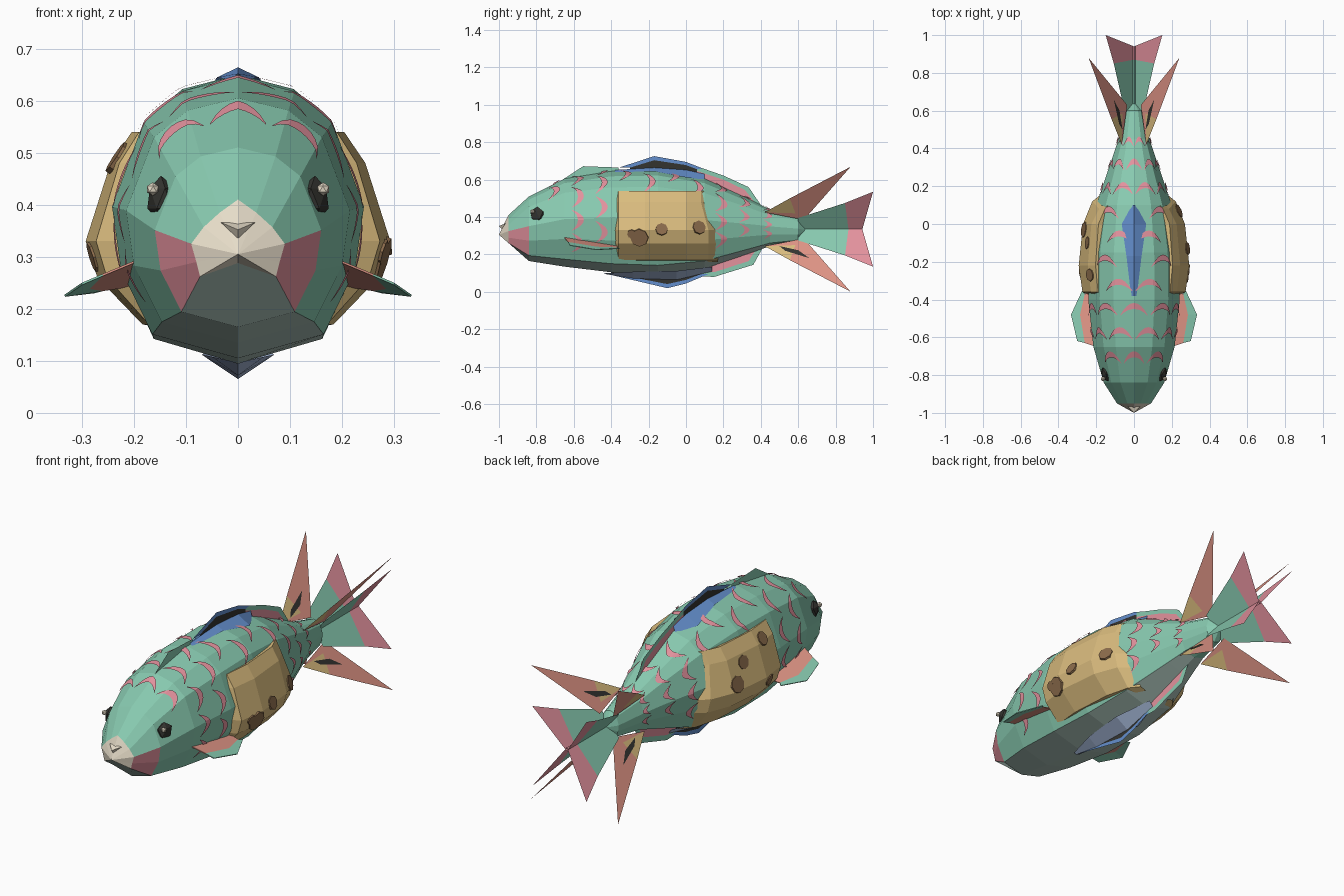
import bpy, bmesh, math
from mathutils import Vector
from mathutils.bvhtree import BVHTree

if "Cube" in bpy.data.objects:
    bpy.data.objects.remove(bpy.data.objects["Cube"])


def lin(c):
    c /= 255
    return c / 12.92 if c <= 0.04045 else ((c + 0.055) / 1.055) ** 2.4


MATS = {}
for n, rgb in {"green": (136, 202, 176), "belly_grey": (174, 198, 189), "pink": (228, 146, 158),
               "gold": (218, 188, 126), "blue": (100, 143, 205), "charcoal": (52, 52, 48),
               "cream": (232, 222, 202), "brown": (140, 108, 76), "salmon": (222, 148, 133),
               "slate_blue": (165, 184, 216)}.items():
    m = bpy.data.materials.new(n)
    m.diffuse_color = (*[lin(c) for c in rgb], 1)
    m.use_nodes = True
    m.node_tree.nodes["Principled BSDF"].inputs["Base Color"].default_value = m.diffuse_color
    MATS[n] = m


def build(name, verts, faces, cols, thick=0, fix=True):
    """Mesh object; cols is one colour name or one per face."""
    if isinstance(cols, str):
        cols = [cols] * len(faces)
    names = sorted(set(cols))
    me = bpy.data.meshes.new(name)
    me.from_pydata([tuple(v) for v in verts], [], faces)
    for n in names:
        me.materials.append(MATS[n])
    for p, c in zip(me.polygons, cols):
        p.material_index = names.index(c)
    if fix:
        bm = bmesh.new()
        bm.from_mesh(me)
        bmesh.ops.recalc_face_normals(bm, faces=bm.faces)
        bm.to_mesh(me)
        bm.free()
    ob = bpy.data.objects.new(name, me)
    bpy.context.collection.objects.link(ob)
    if thick:
        s = ob.modifiers.new("thickness", "SOLIDIFY")
        s.thickness, s.offset = thick, 0
    return ob


# Body: faceted loft along y, starting from a beak-shaped nose ring
PROFILE = [(0, 1), (.45, .90), (.75, .68), (1, .08), (.93, -.37), (.68, -.83), (0, -1)]
NOSE = [(0, .41), (.035, .385), (.066, .357), (.09, .325), (.08, .29), (.073, .262), (0, .288)]
RINGS = [(-.84, .16, .51, .165), (-.65, .215, .605, .135),
         (-.4, .242, .645, .105), (-.15, .238, .65, .095), (.1, .2, .605, .125),
         (.35, .115, .49, .21), (.45, .082, .44, .245), (.6, .048, .40, .265)]


def mirrored(half):
    return half + [(-x, z) for x, z in half[5:0:-1]]


loop = mirrored(PROFILE)
N = len(loop)
bv, bf, bc = [(x, -.95, z) for x, z in mirrored(NOSE)], [], []
for y, w, top, bot in RINGS:
    c, h = (top + bot) / 2, (top - bot) / 2
    bv += [(x * w, y, c + z * h) for x, z in loop]
for r in range(len(RINGS)):
    for k in range(N):
        j = (k + 1) % N
        seg = k if k < 6 else 11 - k
        bf.append((r * N + k, r * N + j, (r + 1) * N + j, (r + 1) * N + k))
        bc.append("belly_grey" if seg == 5 and r < 7 else
                  "pink" if r == 0 and seg in (3, 4) else "green")
bv += [(0, -1, .305), (0, .645, .33)]
nose, end = len(bv) - 2, len(bv) - 1
last = len(RINGS) * N
for k in range(N):
    j = (k + 1) % N
    bf += [(k, j, nose), (last + k, last + j, end)]
    bc += ["cream", "green"]
build("body", bv, bf, bc)
body_tree = BVHTree.FromPolygons([Vector(v) for v in bv], bf)

# Nose bump
build("nose_bump", [(-.033, -.965, .366), (.033, -.965, .366), (0, -.985, .335), (0, -1.0, .352)],
      [(0, 1, 3), (1, 2, 3), (2, 0, 3), (0, 2, 1)], "cream")


# Scales: thin crescents wrapped on the body, bulging to the tail
def on_body(th, y, lift=.007):
    d = Vector((math.sin(th), 0, math.cos(th)))
    hit = body_tree.ray_cast(Vector((0, y, .345)) + d, -d)[0]
    return None if hit is None else hit + d * lift


sv, sf = [], []
STEPS = 8
for row in range(10):
    y0 = -.74 + row * .128
    for col in range(-4, 5):
        th = (col + (.5 if row % 2 else 0)) * .56
        if abs(th) > 2.0 or (y0 < -.65 and abs(th) > 1.0):
            continue
        if -.44 < y0 < .13 and abs(th) > .75:
            continue
        if -.4 < y0 < .1 and abs(th) < .2:
            continue
        p = on_body(th, y0)
        rad = (p - Vector((0, y0, .345))).length
        aw = .25
        size = min(1, rad / .2) ** .5
        base = len(sv)
        for i in range(STEPS + 1):
            t = i / STEPS * 2 - 1
            b = (1 - t * t) * size
            sv += [on_body(th + t * aw, y0 + .034 * b), on_body(th + t * aw, y0 + .004 + .062 * b)]
        sf += [(base + 2 * i, base + 2 * i + 1, base + 2 * i + 3, base + 2 * i + 2) for i in range(STEPS)]
build("scales", sv, sf, "pink")

# Side saddles: raised gold shells with brown spots
ROWS = [(-.38, .8), (-.36, .95), (-.22, 1.02), (0, .94), (.12, .77), (.17, .55)]
COLS = [(.14, .52), (.2, .54), (.24, .48), (.287, .33), (.265, .26), (.18, .17), (.12, .16)]
SPOTS = {1: ((-.25, .29, .05), (-.13, .335, .034), (.07, .345, .038), (-.29, .31, .025)),
         -1: ((-.1, .44, .034), (-.03, .36, .042), (-.27, .49, .034), (-.26, .3, .03))}
C = len(COLS)
for side, tag in ((1, "right"), (-1, "left")):
    gv = [Vector((side * x * s, y - (.04 if z > .4 and y > .1 else 0), z)) for y, s in ROWS for x, z in COLS]
    gf = [(r * C + k, r * C + k + 1, (r + 1) * C + k + 1, (r + 1) * C + k)
          for r in range(len(ROWS) - 1) for k in range(C - 1)]
    if side < 0:
        gf = [f[::-1] for f in gf]
    build("saddle_" + tag, gv, gf, "gold", fix=False)
    tree = BVHTree.FromPolygons(gv, gf)
    pv, pf = [], []
    for y, z, rad in SPOTS[side]:
        hit, nor = tree.ray_cast(Vector((side, y, z)), Vector((-side, 0, 0)))[:2]
        if nor.x * side < 0:
            nor = -nor
        u = nor.cross(Vector((0, 0, 1))).normalized()
        v = nor.cross(u)
        b = len(pv)
        for lift, rr in ((-.005, rad), (.005, rad * .97)):
            pv += [hit + nor * lift + (u * math.cos(a) + v * math.sin(a)) * rr
                   for a in [i * math.tau / 8 for i in range(8)]]
        pf += [tuple(range(b + 8, b + 16))]
        pf += [(b + i, b + (i + 1) % 8, b + 8 + (i + 1) % 8, b + 8 + i) for i in range(8)]
    build("saddle_spots_" + tag, pv, pf, "brown")

    # Eye with highlight
    for name, loc, scale, col in (("eye_", (.148, -.795, .412), (.026, .044, .044), "charcoal"),
                                  ("eye_glint_", (.164, -.82, .43), (.013, .013, .013), "cream")):
        bm = bmesh.new()
        bmesh.ops.create_icosphere(bm, subdivisions=1, radius=1)
        ca, sa = math.cos(.4), math.sin(.4)
        vs = []
        for q in bm.verts:
            x, y, z = (q.co[i] * scale[i] for i in range(3))
            vs.append((side * (loc[0] + x * ca + y * sa), loc[1] - x * sa + y * ca, loc[2] + z))
        fs = [[q.index for q in f.verts] for f in bm.faces]
        bm.free()
        build(name + tag, vs, fs, col)

    # Pectoral fin: salmon root, green rim, pitched down to the rear
    pts = [(.2, -.36, .245), (.2, -.65, .29), (.26, -.37, .236), (.285, -.48, .24), (.26, -.63, .265),
           (.275, -.355, .232), (.333, -.48, .225), (.3, -.62, .248)]
    build("pectoral_fin_" + tag, [(side * x, y, z) for x, y, z in pts],
          [(0, 2, 3, 4, 1), (2, 5, 6, 3), (3, 6, 7, 4)], ["salmon", "green", "green"], .004)

    # Crossed flat rear fins and tail lobes, mirrored above and below (points: y, height)
    for up, lv in ((1, "upper_"), (-1, "lower_")):
        def place(ps, slope, shift=0, dx=0):
            return [(side * (slope * (h + shift) + dx), y, .335 + up * h) for y, h in ps]
        build("rear_fin_" + lv + tag,
              place([(.42, .09), (.555, .165), (.88, .334), (.63, .05), (.585, .085)], .72),
              [(0, 1, 4), (1, 2, 3, 4), (0, 4, 3)], ["gold", "salmon", "salmon"])
        build("rear_fin_mark_" + lv + tag,
              place([(.50, .09), (.53, .115), (.66, .155), (.60, .112)], .72, 0, -.004 * up),
              [(0, 1, 2, 3)], "charcoal")
        build("tail_lobe_" + lv + tag,
              place([(.6, -.01), (.6, .06), (.85, .14), (.87, -.01), (1, .2), (.94, -.01)], .714, .01),
              [(0, 1, 2, 3), (3, 2, 4, 5)], ["green", "pink"])


# Median crests: low wedges on back and belly
def wedge(name, ridge, base, col):
    n = len(ridge)
    vs = [(0, y, z) for y, z in ridge]
    vs += [(s * w, y, z) for s in (1, -1) for y, w, z in base]
    fs = [(i, i + 1, k * n + i + 1, k * n + i) for k in (1, 2) for i in range(n - 1)]
    build(name, vs, fs, col)


wedge("dorsal_crest", [(-.38, .652), (-.17, .664), (0, .652), (.1, .63)],
      [(-.38, .015, .64), (-.17, .04, .645), (0, .065, .612), (.1, .01, .60)], "blue")
wedge("belly_crest", [(-.43, .095), (-.28, .072), (-.05, .065), (.14, .11)],
      [(-.43, .015, .10), (-.28, .05, .108), (-.05, .07, .112), (.14, .02, .135)], "slate_blue")


# Flat fins on the centre plane: strips of faces between outer, inner and base lines
def web(name, outer, inner, base, rim, fill):
    n = len(outer)
    vs = [(0, y, z) for y, z in outer + inner + base]
    fs = [(k * n + i, k * n + i + 1, (k + 1) * n + i + 1, (k + 1) * n + i)
          for k in (0, 1) for i in range(n - 1)]
    build(name, vs, fs, [rim] * (n - 1) + [fill] * (n - 1))


web("dorsal_fin", [(-.36, .664), (-.17, .726), (0, .695), (.09, .66)],
    [(-.30, .664), (-.17, .704), (0, .678), (.06, .655)],
    [(-.30, .63), (-.17, .63), (0, .63), (.06, .62)], "blue", "charcoal")
web("belly_fin", [(-.44, .10), (-.1, .02), (0, .045), (.12, .095)],
    [(-.40, .10), (-.1, .042), (0, .064), (.08, .095)],
    [(-.40, .12), (-.1, .10), (0, .11), (.08, .12)], "blue", "charcoal")
build("front_ridge", [(0, -.66, .60), (0, -.55, .672), (0, -.36, .665), (0, -.36, .62)],
      [(0, 1, 2, 3)], "green")
web("dorsal_web", [(.02, .685), (.2, .622), (.335, .56), (.4, .465)],
    [(.02, .66), (.2, .60), (.315, .545), (.37, .475)],
    [(.02, .58), (.2, .53), (.3, .48), (.36, .44)], "green", "pink")
web("belly_web", [(.05, .085), (.15, .08), (.36, .145), (.41, .235)],
    [(.05, .11), (.15, .105), (.335, .165), (.38, .235)],
    [(.05, .16), (.15, .18), (.3, .22), (.36, .26)], "green", "pink")
